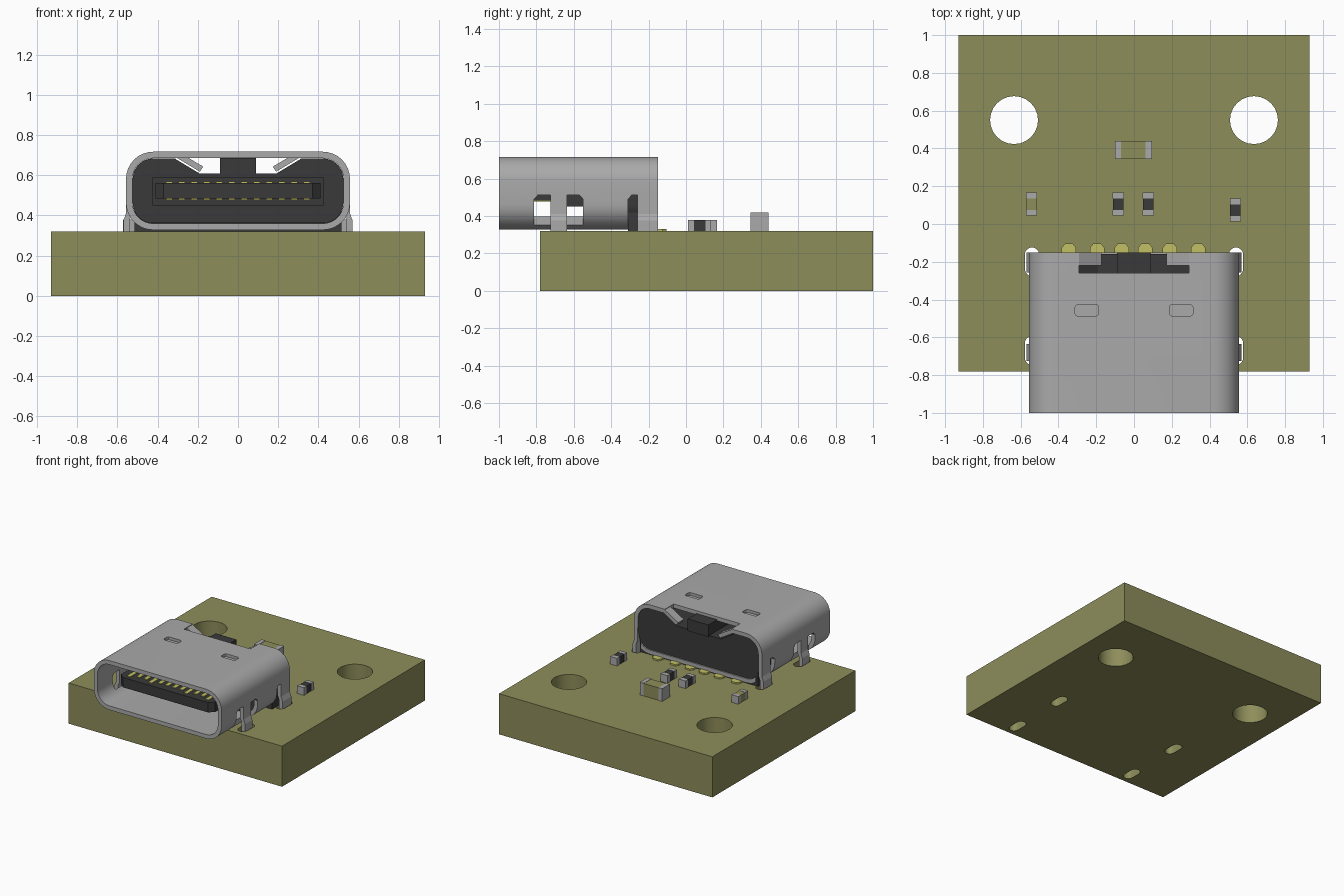
import bpy, bmesh, math
from mathutils import Vector

if "Cube" in bpy.data.objects:
    bpy.data.objects.remove(bpy.data.objects["Cube"])


def material(name, rgb):
    m = bpy.data.materials.new(name)
    m.diffuse_color = (*rgb, 1)
    m.use_nodes = True
    m.node_tree.nodes["Principled BSDF"].inputs["Base Color"].default_value = m.diffuse_color
    return m


OLIVE = material("olive board", (0.27, 0.27, 0.105))
STEEL = material("grey metal", (0.40, 0.40, 0.40))
BLACK = material("dark plastic", (0.042, 0.042, 0.042))
GOLD = material("gold contact", (0.54, 0.53, 0.13))


def finish(name, bm, mat):
    bmesh.ops.recalc_face_normals(bm, faces=bm.faces)
    me = bpy.data.meshes.new(name)
    bm.to_mesh(me)
    bm.free()
    ob = bpy.data.objects.new(name, me)
    bpy.context.collection.objects.link(ob)
    if mat:
        me.materials.append(mat)
    return ob


def prism(name, pts, axis, lo, hi, mat=None):
    """Extrude a 2D outline along an axis: x uses (y,z), y uses (x,z), z uses (x,y)."""
    place = {"x": lambda p, t: (t, p[0], p[1]),
             "y": lambda p, t: (p[0], t, p[1]),
             "z": lambda p, t: (p[0], p[1], t)}[axis]
    bm = bmesh.new()
    a = [bm.verts.new(place(p, lo)) for p in pts]
    b = [bm.verts.new(place(p, hi)) for p in pts]
    bm.faces.new(a)
    bm.faces.new(b[::-1])
    for i in range(len(pts)):
        j = (i + 1) % len(pts)
        bm.faces.new((a[i], a[j], b[j], b[i]))
    return finish(name, bm, mat)


def box(name, x0, x1, y0, y1, z0, z1, mat=None):
    return prism(name, [(x0, y0), (x1, y0), (x1, y1), (x0, y1)], "z", z0, z1, mat)


def rounded(cx, cy, hx, hy, r, n=8):
    """Rounded rectangle outline."""
    pts = []
    for k, (sx, sy) in enumerate([(1, 1), (-1, 1), (-1, -1), (1, -1)]):
        for i in range(n + 1):
            a = math.pi / 2 * (k + i / n)
            p = (cx + sx * (hx - r) + r * math.cos(a), cy + sy * (hy - r) + r * math.sin(a))
            if not pts or (Vector(p) - Vector(pts[-1])).length > 1e-5:
                pts.append(p)
    if (Vector(pts[0]) - Vector(pts[-1])).length < 1e-5:
        pts.pop()
    return pts


def cut(ob, cutters):
    bpy.context.view_layer.objects.active = ob
    for c in cutters:
        c.hide_render = True
        mod = ob.modifiers.new("cut", "BOOLEAN")
        mod.operation, mod.solver, mod.object = "DIFFERENCE", "EXACT", c
        bpy.ops.object.modifier_apply(modifier=mod.name)
        bpy.data.objects.remove(c)


def smooth(ob, angle=30):
    bpy.ops.object.select_all(action="DESELECT")
    ob.select_set(True)
    bpy.context.view_layer.objects.active = ob
    bpy.ops.object.shade_smooth_by_angle(angle=math.radians(angle))


# Circuit board with mounting holes and slots for the shell legs
board = box("board", -0.93, 0.93, -0.78, 1.0, 0, 0.32, OLIVE)
cutters = []
for s in (-1, 1):
    cutters.append(prism("hole", rounded(s * 0.635, 0.55, 0.127, 0.127, 0.127, 6), "z", -0.1, 0.5))
    for y in (-0.67, -0.2):
        cutters.append(prism("slot", rounded(s * 0.54, y, 0.0375, 0.076, 0.0375, 6), "z", -0.1, 0.5))
cut(board, cutters)
smooth(board)

# Connector shell: a rounded tube along y
CZ, HX, HZ = 0.5225, 0.557, 0.1945
shell = prism("shell", rounded(0, CZ, HX, HZ, 0.135), "y", -1.0, -0.15, STEEL)
cutters = [prism("bore", rounded(0, CZ, HX - 0.032, HZ - 0.032, 0.103), "y", -1.1, 0.0)]
for s in (-1, 1):
    lo, hi = sorted((s * 0.5, s * 0.7))
    for y0, y1 in ((-0.812, -0.55), (-0.31, -0.05)):
        outline = [(y0, 0.2), (y1, 0.2), (y1, 0.49), (y1 - 0.02, 0.512),
                   (y0 + 0.02, 0.512), (y0, 0.49)]
        cutters.append(prism("leg_window", outline, "x", lo, hi))
    cutters.append(prism("dimple", rounded(s * 0.25, -0.457, 0.062, 0.03, 0.015, 3), "z", 0.695, 0.8))
cutters.append(box("rear_notch", -0.29, 0.29, -0.26, 0.0, 0.63, 0.8))
cut(shell, cutters)
smooth(shell)

for s in (-1, 1):
    # Shell legs, bent slightly outward into the slots
    leg = [(0.527, 0.515), (0.557, 0.515), (0.557, 0.41), (0.57, 0.375), (0.57, 0.2),
           (0.54, 0.2), (0.54, 0.375), (0.527, 0.41)]
    for label, y0, y1 in (("front_leg", -0.725, -0.635), ("rear_leg", -0.258, -0.15)):
        prism(label, [(s * x, z) for x, z in leg], "y", y0, y1, STEEL)
    # Rear tabs folded down from the roof
    tab = [(0.295, 0.715), (0.31, 0.69), (0.19, 0.618), (0.173, 0.643)]
    prism("rear_tab", [(s * x, z) for x, z in tab], "y", -0.22, -0.15, STEEL)

# Plastic insulator filling the rear of the shell, open at the tab notches
insulator = prism("insulator", rounded(0, CZ, 0.524, 0.161, 0.102), "y", -0.54, -0.16, BLACK)
cutters = []
for s in (-1, 1):
    notch = [(0.31, 0.72), (0.31, 0.68), (0.19, 0.608), (0.09, 0.608), (0.09, 0.72)]
    cutters.append(prism("tab_notch", [(s * x, z) for x, z in notch], "y", -0.6, -0.1))
cut(insulator, cutters)
smooth(insulator)
box("insulator_foot", -0.515, 0.515, -0.31, -0.16, 0.32, 0.42, BLACK)
box("insulator_post", -0.09, 0.09, -0.3, -0.15, 0.6, 0.695, BLACK)

# Tongue with a thicker root and tapered tip
box("tongue_root", -0.425, 0.425, -0.64, -0.53, 0.45, 0.592, BLACK)
prism("tongue", [(-0.41, -0.54), (-0.41, -0.87), (-0.37, -0.905), (0.37, -0.905),
                 (0.41, -0.87), (0.41, -0.54)], "z", 0.484, 0.562, BLACK)

# Contacts on both faces of the tongue; every outer pair is longer
for i in range(12):
    x = (i - 5.5) * 0.062
    y0 = -0.875 if i in (0, 3, 8, 11) else -0.845
    box("upper_contact", x - 0.016, x + 0.016, y0, -0.63, 0.556, 0.568, GOLD)
    box("lower_contact", x - 0.016, x + 0.016, y0, -0.63, 0.478, 0.49, GOLD)

# Solder pads behind the connector
for x in (-0.345, -0.195, -0.065, 0.06, 0.19, 0.34):
    pad = [(x - 0.038, -0.19), (x + 0.038, -0.19), (x + 0.038, -0.125), (x + 0.02, -0.103),
           (x - 0.02, -0.103), (x - 0.038, -0.125)]
    prism("solder_pad", pad, "z", 0.318, 0.332, GOLD)


def chip(name, cx, cy, width, length, height, cap, mat, along="y"):
    """Surface-mount part: body with two metal end caps."""
    def part(label, a, b, w, h, m):
        if along == "y":
            box(label, cx - w, cx + w, cy + a, cy + b, 0.32, 0.32 + h, m)
        else:
            box(label, cx + a, cx + b, cy - w, cy + w, 0.32, 0.32 + h, m)
    l, w = length / 2, width / 2
    part(name + "_body", cap - l, l - cap, w - 0.002, height - 0.002, mat)
    part(name + "_cap", -l, cap - l, w, height, STEEL)
    part(name + "_cap", l - cap, l, w, height, STEEL)


# Small surface-mount parts
chip("capacitor", -0.003, 0.392, 0.096, 0.194, 0.1, 0.032, OLIVE, "x")
chip("small_capacitor", -0.543, 0.105, 0.06, 0.122, 0.06, 0.031, OLIVE)
chip("left_resistor", -0.083, 0.105, 0.06, 0.122, 0.06, 0.031, BLACK)
chip("middle_resistor", 0.076, 0.105, 0.06, 0.122, 0.06, 0.031, BLACK)
chip("right_resistor", 0.537, 0.073, 0.06, 0.122, 0.06, 0.031, BLACK)
